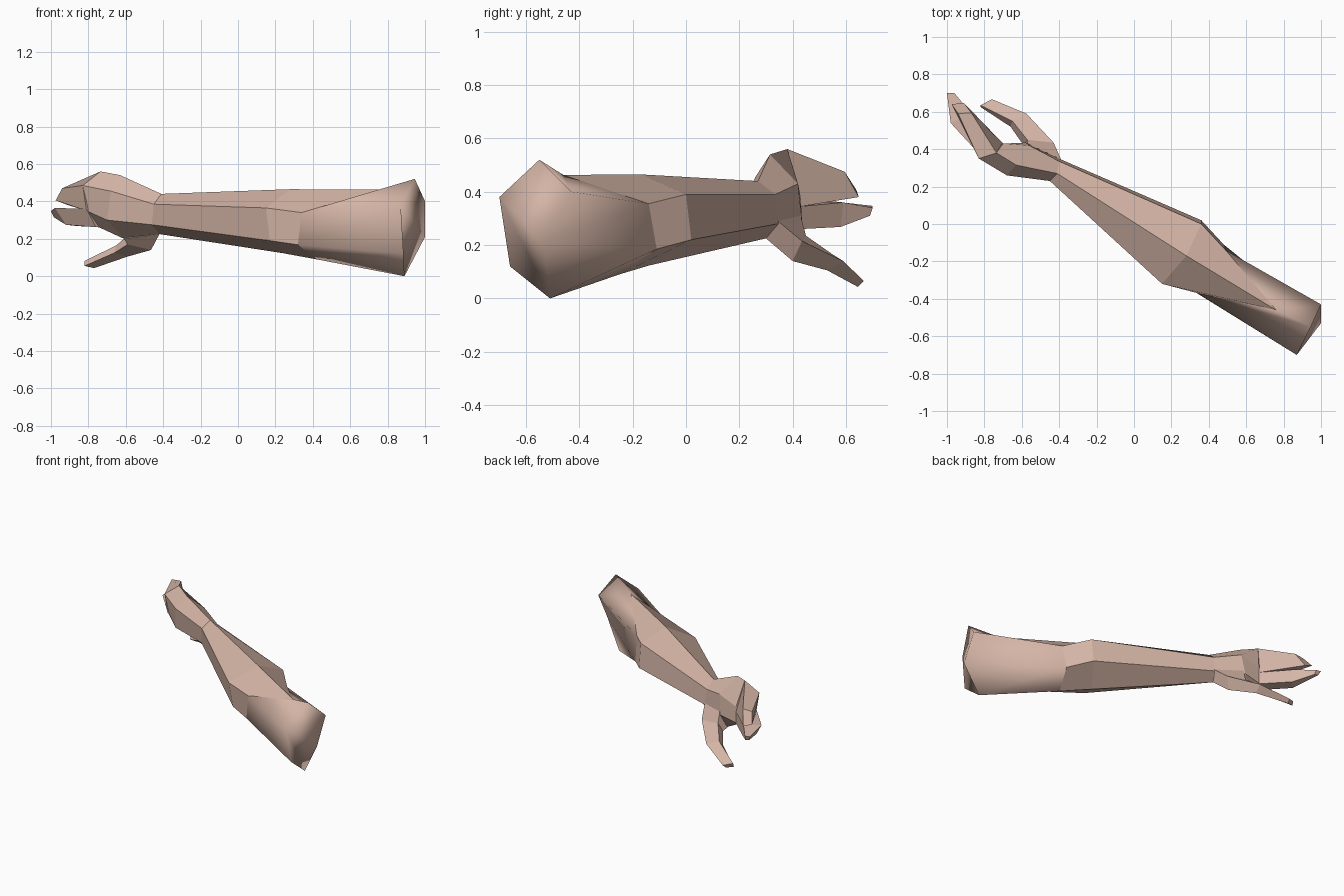
import bpy, bmesh

skin = bpy.data.materials.new("skin")
skin.diffuse_color = (0.66, 0.46, 0.38, 1)


def loft(name, rings, smooth_first=False, caps=(True, True)):
    """Bridge equal-sized cross-sections into one skin with capped ends."""
    bm = bmesh.new()
    loops = [[bm.verts.new(p) for p in ring] for ring in rings]
    n = len(rings[0])
    for k, (a, b) in enumerate(zip(loops, loops[1:])):
        for i in range(n):
            j = (i + 1) % n
            f = bm.faces.new((a[i], a[j], b[j], b[i]))
            f.smooth = smooth_first and k == 0
    for loop, wanted in zip((loops[0], loops[-1]), caps):
        if wanted:
            f = bm.faces.new(loop)
            f.smooth = smooth_first and loop is loops[0]
    bmesh.ops.recalc_face_normals(bm, faces=bm.faces)
    mesh = bpy.data.meshes.new(name)
    bm.to_mesh(mesh)
    bm.free()
    mesh.materials.append(skin)
    ob = bpy.data.objects.new(name, mesh)
    bpy.context.collection.objects.link(ob)
    return ob


# Section order: top, front-top, front-bottom, bottom, back-bottom, back-top
wrist = [(-.41, .27, .44), (-.45, .23, .385), (-.46, .24, .275),
         (-.42, .30, .225), (-.39, .345, .28), (-.40, .335, .39)]
elbow_end = [(.945, -.55, .52), (.87, -.70, .38), (.885, -.66, .12),
             (.89, -.51, 0), (1, -.53, .21), (1, -.43, .40)]
elbow = [(.76, -.46, .463), (.34, -.37, .34), (.32, -.36, .168),
         (.42, -.25, .09), (.48, -.11, .185), (.49, -.14, .355)]
forearm = [(.28, -.17, .465), (.15, -.32, .365), (.17, -.30, .19),
           (.24, -.14, .123), (.36, .02, .22), (.36, 0, .39)]

# Arm: softly shaded upper part, faceted forearm
loft("arm", [elbow_end, elbow, forearm, wrist], True)

# Palm
knuckles = [(-.63, .315, .54), (-.68, .26, .455), (-.70, .29, .30),
            (-.61, .40, .20), (-.58, .435, .29), (-.56, .42, .43)]
finger_base = [(-.735, .38, .56), (-.83, .35, .485), (-.80, .36, .345),
               (-.74, .38, .26), (-.70, .43, .265), (-.70, .43, .38)]
loft("palm", [wrist, knuckles, finger_base])

# Upper fingers, a tapering mitten shape
loft("upper_fingers", [
    [(-.735, .38, .56), (-.83, .35, .485), (-.81, .355, .35), (-.70, .43, .345)],
    [(-.87, .595, .475), (-.94, .59, .47), (-.975, .64, .405), (-.91, .648, .38)]])

# Lower fingers, bent once
loft("lower_fingers", [
    [(-.81, .355, .36), (-.70, .43, .345), (-.70, .43, .26), (-.76, .37, .262)],
    [(-.98, .54, .365), (-.87, .59, .36), (-.86, .58, .268), (-.92, .51, .275)],
    [(-1, .70, .347), (-.96, .70, .34), (-.955, .69, .31), (-.985, .69, .315)]])

# Thumb, hanging below the palm
loft("thumb", [
    [(-.42, .30, .225), (-.39, .345, .29), (-.57, .43, .31), (-.61, .39, .20)],
    [(-.465, .40, .14), (-.43, .435, .215), (-.57, .45, .235), (-.59, .42, .17)],
    [(-.59, .53, .105), (-.575, .59, .14), (-.65, .55, .165), (-.66, .52, .125)],
    [(-.77, .645, .043), (-.76, .667, .065), (-.82, .635, .082), (-.82, .625, .055)]])
